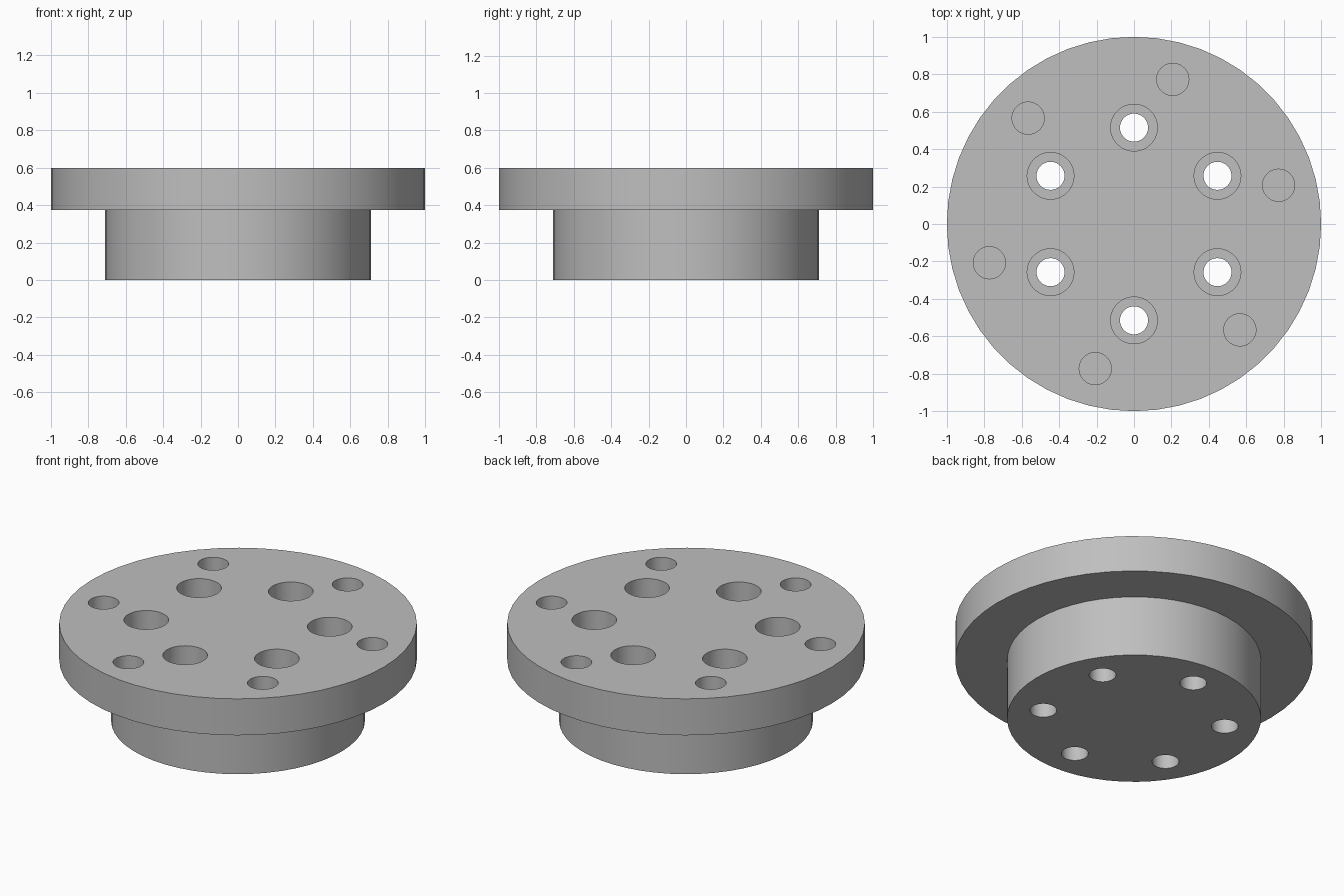
import bpy, bmesh, math

old = bpy.data.objects.get("Cube")
if old:
    bpy.data.objects.remove(old)

TOP, STEP = 0.6, 0.375          # flange top and underside heights

steel = bpy.data.materials.new("grey metal")
steel.use_nodes = True
grey = (0.52, 0.52, 0.52, 1)
steel.diffuse_color = grey
steel.node_tree.nodes["Principled BSDF"].inputs["Base Color"].default_value = grey


def add_lathe(bm, profile, segments, x=0, y=0):
    """Closed solid turned from (radius, height) pairs, listed bottom to top."""
    rings = []
    for r, z in profile:
        angles = [2 * math.pi * i / segments for i in range(segments)]
        rings.append([bm.verts.new((x + r * math.cos(a), y + r * math.sin(a), z)) for a in angles])
    bm.faces.new(rings[0][::-1])
    bm.faces.new(rings[-1])
    for low, high in zip(rings, rings[1:]):
        for i in range(segments):
            j = (i + 1) % segments
            bm.faces.new((low[i], low[j], high[j], high[i]))


def make_object(name, bm):
    mesh = bpy.data.meshes.new(name)
    bm.to_mesh(mesh)
    bm.free()
    mesh.materials.append(steel)
    obj = bpy.data.objects.new(name, mesh)
    bpy.context.collection.objects.link(obj)
    return obj


# Turned body: narrow hub below a wide flange
bm = bmesh.new()
add_lathe(bm, [(0.71, 0), (0.71, STEP), (1, STEP), (1, TOP)], 52)
body = make_object("flanged_hub", bm)

# Hole cutters: counterbored through holes and an outer ring of blind holes
counterbore = [(0.075, -0.1), (0.075, TOP - 0.15), (0.125, TOP - 0.15), (0.125, TOP + 0.1)]
blind = [(0.086, TOP - 0.15), (0.086, TOP + 0.1)]
bm = bmesh.new()
for profile, circle, start in ((counterbore, 0.515, 30), (blind, 0.8, 15)):
    for k in range(6):
        a = math.radians(start + 60 * k)
        add_lathe(bm, profile, 40, circle * math.cos(a), circle * math.sin(a))
cutter = make_object("hole_cutter", bm)
cutter.hide_render = True

# Drill the body, then drop the cutter
drill = body.modifiers.new("holes", "BOOLEAN")
drill.operation = "DIFFERENCE"
drill.solver = "EXACT"
drill.object = cutter
bpy.ops.object.select_all(action="DESELECT")
body.select_set(True)
bpy.context.view_layer.objects.active = body
bpy.ops.object.modifier_apply(modifier=drill.name)
bpy.data.objects.remove(cutter)
bpy.ops.object.shade_smooth_by_angle(angle=math.radians(30))
